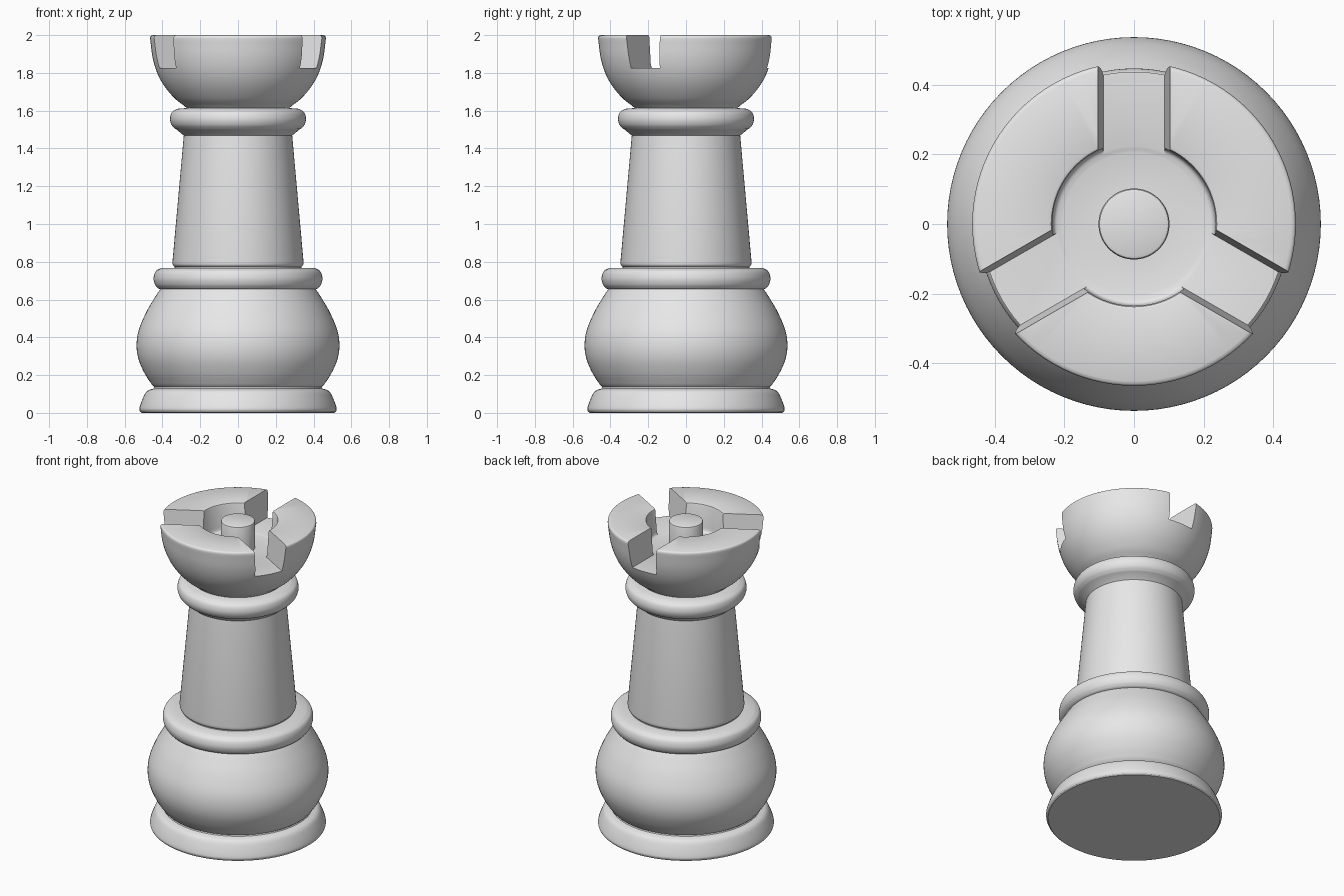
import bpy
import bmesh
import math
from mathutils import Matrix, Vector

SEGMENTS = 96

cube = bpy.data.objects.get("Cube")
if cube:
    bpy.data.objects.remove(cube, do_unlink=True)

grey = bpy.data.materials.new("plain grey")
grey.use_nodes = True
grey.diffuse_color = (0.8, 0.8, 0.8, 1)
grey.node_tree.nodes["Principled BSDF"].inputs["Base Color"].default_value = (0.8, 0.8, 0.8, 1)


def curve(points, steps=6):
    """Smooth line through the (radius, height) points."""
    p = [Vector(q) for q in points]
    p = [2 * p[0] - p[1]] + p + [2 * p[-1] - p[-2]]
    out = []
    for a, b, c, d in zip(p, p[1:], p[2:], p[3:]):
        for i in range(steps):
            t = i / steps
            out.append(0.5 * (2 * b + (c - a) * t + (2 * a - 5 * b + 4 * c - d) * t ** 2
                              + (3 * b - a - 3 * c + d) * t ** 3))
    return out + [p[-2]]


def make_object(name, bm):
    mesh = bpy.data.meshes.new(name)
    bm.to_mesh(mesh)
    bm.free()
    mesh.materials.append(grey)
    obj = bpy.data.objects.new(name, mesh)
    bpy.context.collection.objects.link(obj)
    return obj


def select(obj):
    bpy.ops.object.select_all(action="DESELECT")
    obj.select_set(True)
    bpy.context.view_layer.objects.active = obj


def smooth(obj):
    select(obj)
    bpy.ops.object.shade_smooth_by_angle(angle=math.radians(32))


def lathe(name, profile):
    """Turn a profile, listed from bottom to top, around the z axis."""
    bm = bmesh.new()
    rings = []
    for r, z in profile:
        rings.append([bm.verts.new((r * math.cos(k * math.tau / SEGMENTS),
                                    r * math.sin(k * math.tau / SEGMENTS), z))
                      for k in range(SEGMENTS)])
    for low, high in zip(rings, rings[1:]):
        for k in range(SEGMENTS):
            n = (k + 1) % SEGMENTS
            bm.faces.new((low[k], low[n], high[n], high[k]))
    bmesh.ops.remove_doubles(bm, verts=bm.verts, dist=0.0001)
    return make_object(name, bm)


# Foot, with a flat underside
foot = lathe("foot", [(0, 0), (0.51, 0)] + curve(
    [(0.518, 0.006), (0.522, 0.025), (0.505, 0.075), (0.482, 0.115), (0.445, 0.13)]))

# Round lower body
bulb = lathe("bulb", [(0.445, 0.13), (0.442, 0.137)] + curve(
    [(0.455, 0.148), (0.495, 0.21), (0.527, 0.285), (0.537, 0.36),
     (0.525, 0.44), (0.485, 0.535), (0.435, 0.62), (0.412, 0.655)]))

# Rolled collar on the body
lower_collar = lathe("lower_collar", [(0.412, 0.655)] + curve(
    [(0.425, 0.66), (0.44, 0.68), (0.447, 0.712), (0.437, 0.748), (0.41, 0.766)])
    + [(0.335, 0.768)])

# Tapered column
shaft = lathe("shaft", [(0.335, 0.768)] + curve(
    [(0.335, 0.773), (0.345, 0.783), (0.347, 0.8)], 3) + [(0.287, 1.468)])

# Rolled collar under the crown
upper_collar = lathe("upper_collar", [(0.287, 1.468), (0.325, 1.5)] + curve(
    [(0.333, 1.503), (0.352, 1.525), (0.36, 1.557), (0.35, 1.592), (0.32, 1.61)])
    + [(0.272, 1.614)])

# Crown: bowl, rim, well and central knob in one closed profile
bowl = curve([(0.285, 1.626), (0.335, 1.665), (0.39, 1.73), (0.428, 1.8),
              (0.452, 1.88), (0.465, 1.98)])
rim = curve([(0.465, 1.985), (0.462, 1.995), (0.452, 2.0)], 3)
well = [(0.246, 2.0), (0.238, 1.997), (0.235, 1.99)] + curve(
    [(0.235, 1.85), (0.228, 1.828), (0.205, 1.82)], 4)
knob = [(0.102, 1.82), (0.102, 1.985), (0.099, 1.993), (0.092, 1.996), (0, 1.996)]
crown = lathe("crown", [(0, 1.614), (0.272, 1.614)] + bowl + rim + well + knob)

# Three slots with slightly leaning walls
bm = bmesh.new()
for angle in (90, 210, 330):
    block = bmesh.ops.create_cube(bm, size=1)["verts"]
    for v in block:
        top = v.co.z > 0
        v.co = (0.6 if v.co.x > 0 else 0.195,
                math.copysign(0.108 if top else 0.088, v.co.y),
                2.05 if top else 1.825)
    bmesh.ops.transform(bm, verts=block, matrix=Matrix.Rotation(math.radians(angle), 4, "Z"))
cutter = make_object("slot_cutter", bm)
cutter.hide_render = True

cut = crown.modifiers.new("slots", "BOOLEAN")
cut.operation = "DIFFERENCE"
cut.solver = "EXACT"
cut.object = cutter
select(crown)
bpy.ops.object.modifier_apply(modifier=cut.name)
bpy.data.objects.remove(cutter, do_unlink=True)

for part in (foot, bulb, lower_collar, shaft, upper_collar, crown):
    smooth(part)
